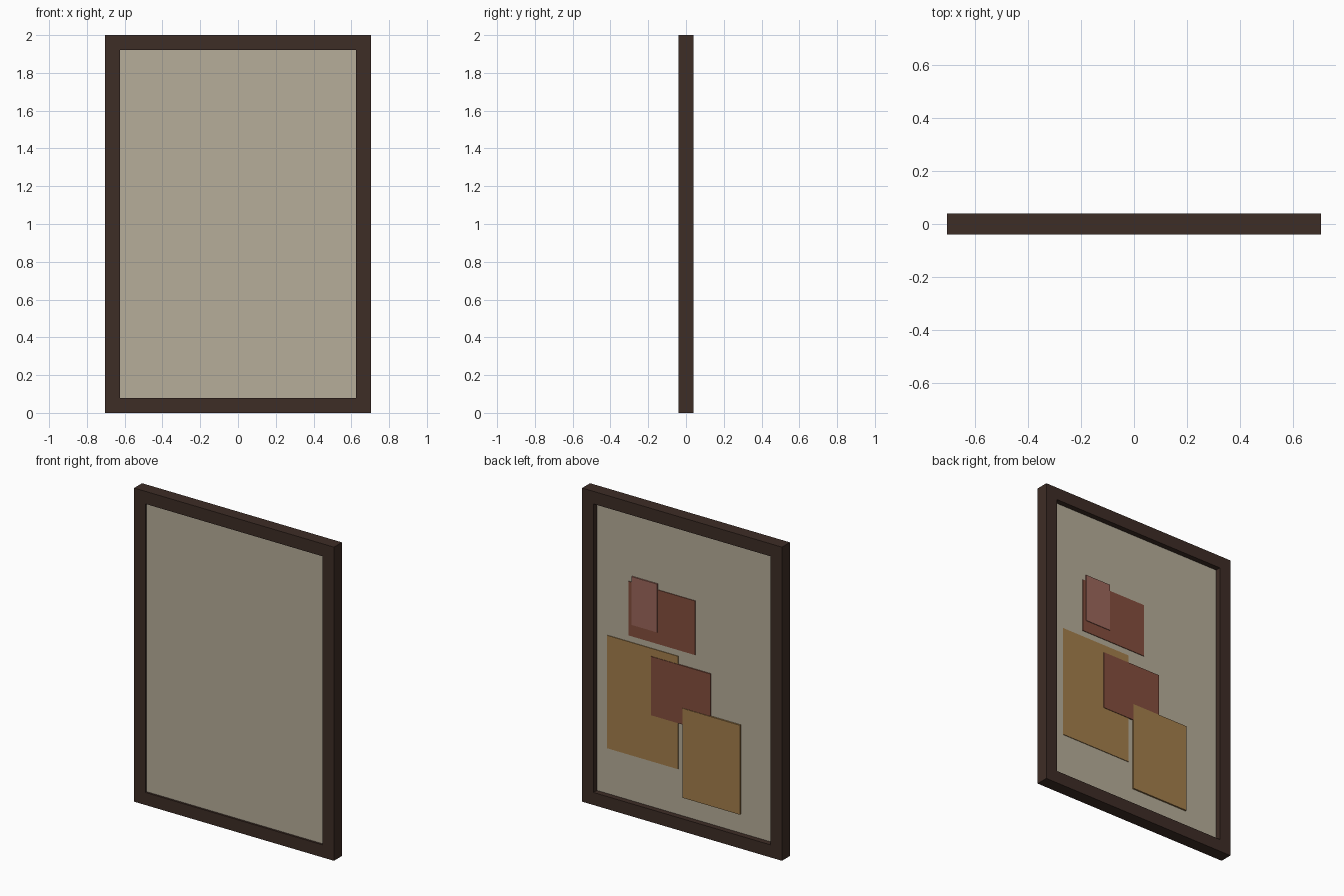
import bpy

if "Cube" in bpy.data.objects:
    bpy.data.objects.remove(bpy.data.objects["Cube"])

W, H, D, B = 1.41, 2.0, 0.08, 0.08   # outer width, height, depth, border width


def material(name, rgb):
    m = bpy.data.materials.new(name)
    m.diffuse_color = (*rgb, 1)
    m.use_nodes = True
    m.node_tree.nodes["Principled BSDF"].inputs["Base Color"].default_value = m.diffuse_color
    return m


def box(name, x, y, z, mat):
    """Box from (min, max) ranges on each axis."""
    lo, hi = zip(x, y, z)
    bpy.ops.mesh.primitive_cube_add(size=1, location=[(a + b) / 2 for a, b in zip(lo, hi)])
    ob = bpy.context.object
    ob.name = name
    ob.scale = [b - a for a, b in zip(lo, hi)]
    bpy.ops.object.transform_apply(location=False, rotation=False, scale=True)
    ob.data.materials.append(mat)
    return ob


wood = material("dark_wood", (0.048, 0.026, 0.019))
cloth = material("canvas_cloth", (0.47, 0.42, 0.32))
ochre = material("ochre", (0.37, 0.21, 0.07))
rust = material("rust", (0.23, 0.077, 0.047))
rose = material("rose", (0.33, 0.134, 0.105))

# Frame: two full-height stiles, two rails between them
xo, xi = W / 2, W / 2 - B
depth = (-D / 2, D / 2)
box("frame_left", (-xo, -xi), depth, (0, H), wood)
box("frame_right", (xi, xo), depth, (0, H), wood)
box("frame_bottom", (-xi, xi), depth, (0, B), wood)
box("frame_top", (-xi, xi), depth, (H - B, H), wood)

# Canvas panel, set deeper from the back
BACK = 0.005
box("canvas", (-xi, xi), (-0.027, BACK), (B, H - B), cloth)

# Layered colour patches on the back of the canvas
patches = [
    ("large_patch", (0.05, 0.55), (0.37, 1.09), 0.004, ochre),
    ("middle_patch", (-0.18, 0.24), (0.665, 1.04), 0.007, rust),
    ("lower_patch", (-0.39, 0.015), (0.20, 0.77), 0.010, ochre),
    ("upper_patch", (-0.07, 0.40), (1.13, 1.475), 0.004, rust),
    ("small_patch", (0.195, 0.376), (1.205, 1.513), 0.008, rose),
]
for name, x, z, thick, mat in patches:
    box(name, x, (BACK, BACK + thick), z, mat)
